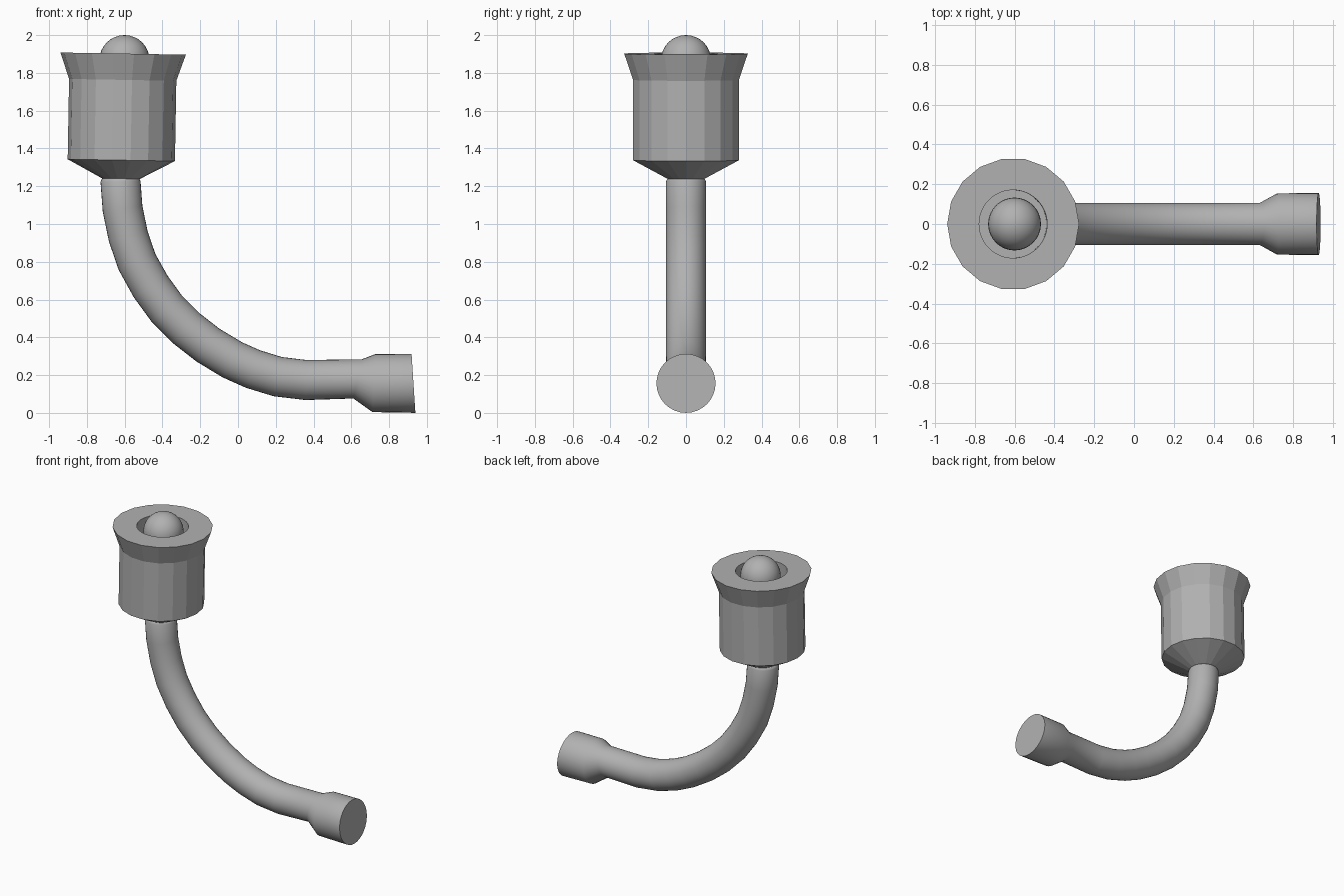
import bpy, bmesh
from math import sin, cos, pi, radians, degrees
from mathutils import Vector, Matrix

if "Cube" in bpy.data.objects:
    bpy.data.objects.remove(bpy.data.objects["Cube"])

grey = bpy.data.materials.new("dark_grey")
grey.diffuse_color = (.44, .44, .44, 1)
grey.use_nodes = True
grey.node_tree.nodes["Principled BSDF"].inputs["Base Color"].default_value = grey.diffuse_color


def skin(name, rings, sides, smooth_angle=None):
    """Loft circles (x, z, axis angle from vertical, radius) lying along the XZ plane."""
    bm = bmesh.new()
    loops = []
    for x, z, ang, r in rings:
        m = Matrix.Translation((x, 0, z)) @ Matrix.Rotation(radians(ang), 4, 'Y')
        loops.append([bm.verts.new(m @ Vector((r * cos(2 * pi * i / sides),
                                               r * sin(2 * pi * i / sides), 0)))
                      for i in range(sides)])
    for a, b in zip(loops, loops[1:]):
        for i in range(sides):
            j = (i + 1) % sides
            bm.faces.new((a[i], a[j], b[j], b[i]))
    bm.faces.new(loops[0])
    bm.faces.new(loops[-1])
    bmesh.ops.recalc_face_normals(bm, faces=bm.faces)
    me = bpy.data.meshes.new(name)
    bm.to_mesh(me)
    bm.free()
    me.materials.append(grey)
    ob = bpy.data.objects.new(name, me)
    bpy.context.collection.objects.link(ob)
    if smooth_angle:
        bpy.ops.object.select_all(action='DESELECT')
        ob.select_set(True)
        bpy.context.view_layer.objects.active = ob
        bpy.ops.object.shade_smooth_by_angle(angle=radians(smooth_angle))
    return ob


# Curved stem: rounded top, then centreline points with tilt following the path
path = [(-.622, 1.225), (-.611, 1.08), (-.581, .935), (-.535, .80), (-.463, .67),
        (-.378, .553), (-.275, .449), (-.158, .358), (-.03, .281), (.08, .232),
        (.21, .192), (.36, .174)]
rings = [(-.622, 1.246, 179, .088), (-.622, 1.24, 179, .099)]
for i, (x, z) in enumerate(path):
    if i == 0:
        ang = 179
    elif i == len(path) - 1:
        ang = 91
    else:
        d = Vector(path[i + 1]) - Vector(path[i - 1])
        ang = 90 + degrees(Vector((1, 0)).angle(d))
    rings.append((x, z, ang, .106))
# Flared end, with a slightly slanted end face
rings += [(.633, .180, 102, .106), (.72, .158, 93, .154), (.929, .1565, 86.3, .1565)]
skin("stem", rings, 32, 50)


# Faceted bowl, leaning slightly
def on_axis(z, r):
    return (-.608 + (z - 1.9) * sin(radians(1)), z, 1, r)


bowl = skin("bowl", [on_axis(1.24, .10), on_axis(1.338, .284),
                     on_axis(1.763, .284), on_axis(1.902, .332)], 18)

# Round bore cut into the bowl
bore = skin("bore_cutter", [on_axis(1.72, .171), on_axis(2.1, .171)], 48)
bore.hide_render = True
bore.hide_viewport = True
mod = bowl.modifiers.new("bore", 'BOOLEAN')
mod.operation = 'DIFFERENCE'
mod.solver = 'EXACT'
mod.object = bore

# Ball sitting in the bore
bpy.ops.mesh.primitive_uv_sphere_add(segments=32, ring_count=16, radius=.133,
                                     location=(-.601, 0, 1.867))
ball = bpy.context.object
ball.name = "ball"
ball.data.materials.append(grey)
bpy.ops.object.shade_smooth()
